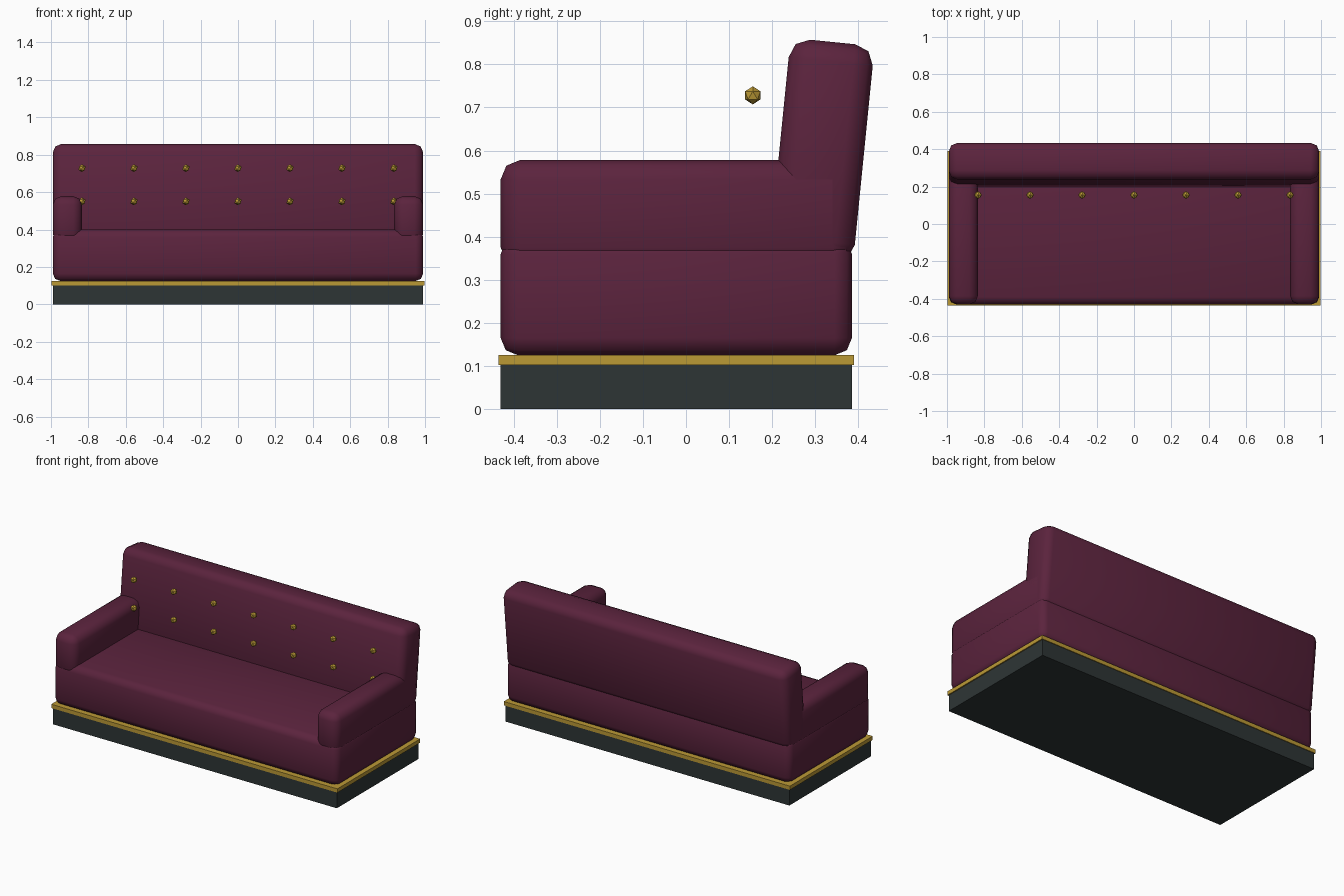
import bpy
import math

default = bpy.data.objects.get("Cube")
if default:
    bpy.data.objects.remove(default, do_unlink=True)


def material(name, colour):
    mat = bpy.data.materials.new(name)
    mat.use_nodes = True
    mat.diffuse_color = (*colour, 1)
    mat.node_tree.nodes["Principled BSDF"].inputs["Base Color"].default_value = (*colour, 1)
    return mat


plum = material("plum upholstery", (0.105, 0.017, 0.047))
gold = material("gold metal", (0.50, 0.32, 0.036))
charcoal = material("charcoal plinth", (0.027, 0.036, 0.036))


def box(name, low, high, mat, bevel=0.0, tilt=0.0):
    """Box between two corners, optionally padded with rounded edges."""
    centre = [(a + b) / 2 for a, b in zip(low, high)]
    bpy.ops.mesh.primitive_cube_add(size=1, location=centre)
    obj = bpy.context.object
    obj.name = name
    obj.scale = [b - a for a, b in zip(low, high)]
    bpy.ops.object.transform_apply(location=False, rotation=False, scale=True)
    obj.rotation_euler.x = tilt
    obj.data.materials.append(mat)
    if bevel:
        mod = obj.modifiers.new("padding", 'BEVEL')
        mod.width = bevel
        mod.segments = 2
        bpy.ops.object.shade_smooth()
    return obj


# Plinth and trim band
box("plinth", (-0.99, -0.43, 0), (0.99, 0.385, 0.103), charcoal)
box("trim_band", (-0.997, -0.435, 0.102), (0.997, 0.39, 0.126), gold)

# Padded seat, arms and reclined back
box("seat", (-0.99, -0.43, 0.125), (0.99, 0.385, 0.40), plum, 0.04)
for side, name in ((1, "left_arm"), (-1, "right_arm")):
    inner, outer = sorted((side * 0.835, side * 0.99))
    box(name, (inner, -0.43, 0.33), (outer, 0.385, 0.578), plum, 0.045)
box("backrest", (-0.99, 0.217, 0.345), (0.99, 0.413, 0.853), plum, 0.045, math.radians(-5.7))

# Two rows of faceted buttons
for row, z in (("lower", 0.55), ("upper", 0.728)):
    for i in range(7):
        bpy.ops.mesh.primitive_ico_sphere_add(
            subdivisions=1, radius=0.021, location=((i - 3) * 0.278, 0.155, z))
        button = bpy.context.object
        button.name = f"{row}_button_{i + 1}"
        button.data.materials.append(gold)
